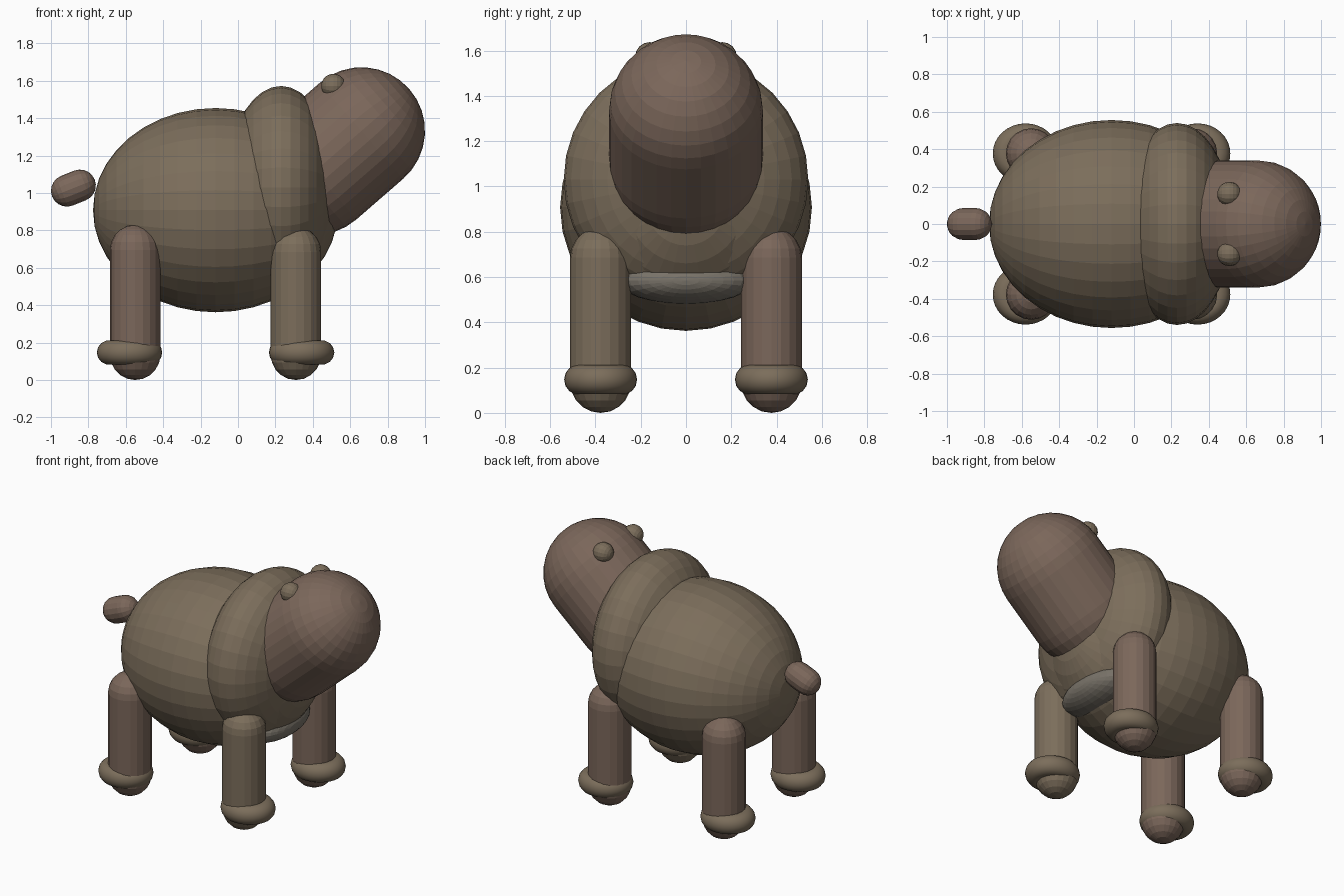
import bpy, bmesh
from math import sin, cos, pi
from mathutils import Vector

if "Cube" in bpy.data.objects:
    bpy.data.objects.remove(bpy.data.objects["Cube"])


def material(name, rgb):
    m = bpy.data.materials.new(name)
    m.diffuse_color = (*rgb, 1)
    m.use_nodes = True
    m.node_tree.nodes["Principled BSDF"].inputs["Base Color"].default_value = m.diffuse_color
    return m


HIDE = material("hide", (0.20, 0.155, 0.105))
SKIN = material("skin", (0.198, 0.135, 0.103))
CHEST = material("chest", (0.19, 0.17, 0.14))


def lathe(name, profile, origin, axis, segs, mat, scale=(1, 1, 1)):
    """Revolve (distance along axis, radius) points around an axis."""
    q = Vector(axis).to_track_quat('Z', 'Y')
    bm = bmesh.new()
    rings = []
    for u, r in profile:
        pts = [(0, 0, u)] if r < 1e-4 else [
            (r * cos(2 * pi * i / segs), r * sin(2 * pi * i / segs), u) for i in range(segs)]
        ring = []
        for p in pts:
            v = q @ Vector(p)
            ring.append(bm.verts.new([v[k] * scale[k] for k in range(3)]))
        rings.append(ring)
    for a, b in zip(rings, rings[1:]):
        for i in range(segs):
            j = (i + 1) % segs
            if len(a) == 1:
                bm.faces.new((a[0], b[j], b[i]))
            elif len(b) == 1:
                bm.faces.new((a[i], a[j], b[0]))
            else:
                bm.faces.new((a[i], a[j], b[j], b[i]))
    bmesh.ops.recalc_face_normals(bm, faces=bm.faces)
    me = bpy.data.meshes.new(name)
    bm.to_mesh(me)
    bm.free()
    ob = bpy.data.objects.new(name, me)
    bpy.context.collection.objects.link(ob)
    ob.location = origin
    me.materials.append(mat)
    return ob


def capsule(name, a, b, r, segs, mat, steps=7):
    a, b = Vector(a), Vector(b)
    length = (b - a).length
    arc = [i * pi / 2 / steps for i in range(steps + 1)]
    prof = [(-r * cos(t), r * sin(t)) for t in arc]
    prof += [(length + r * sin(t), r * cos(t)) for t in arc]
    return lathe(name, prof, a, b - a, segs, mat)


def ellipsoid(name, centre, radii, segs, rings, mat, axis=(1, 0, 0)):
    prof = [(-cos(pi * i / rings), sin(pi * i / rings)) for i in range(rings + 1)]
    return lathe(name, prof, centre, axis, segs, mat, radii)


# barrel body, shoulder hump and chest patch
ellipsoid("body", (-0.12, 0, 0.908), (0.655, 0.556, 0.546), 32, 20, HIDE)
ellipsoid("shoulders", (0.23, 0, 1.03), (0.295, 0.54, 0.542), 32, 18, HIDE)
ellipsoid("chest", (0.28, 0, 0.585), (0.16, 0.30, 0.105), 24, 16, CHEST)

# head and tail
capsule("head", (0.41, 0, 1.115), (0.66, 0, 1.332), 0.34, 32, SKIN, 8)
capsule("tail", (-0.845, 0, 1.04), (-0.915, 0, 1.012), 0.085, 16, SKIN, 5)

for side, sy in (("right", -1), ("left", 1)):
    # ears
    ellipsoid(side + "_ear", (0.51, sy * 0.16, 1.572), (0.065,) * 3, 16, 10, HIDE)
    # legs with foot rings pushed outwards; the front right leg matches the hide
    for end, x, top, out in (("front", 0.31, 0.82, 1), ("back", -0.55, 0.83, -1)):
        y = sy * 0.377
        mat = HIDE if (end, sy) == ("front", -1) else SKIN
        capsule(f"{end}_{side}_leg", (x, y, 0.135), (x, y, top - 0.135), 0.135, 20, mat, 5)
        bpy.ops.mesh.primitive_torus_add(
            major_segments=32, minor_segments=14, major_radius=0.11, minor_radius=0.065,
            location=(x + out * 0.03, y, 0.147))
        foot = bpy.context.object
        foot.name = f"{end}_{side}_foot"
        foot.scale = (1, 0.92, 1)
        foot.data.materials.append(HIDE)
        bpy.ops.object.shade_smooth()
